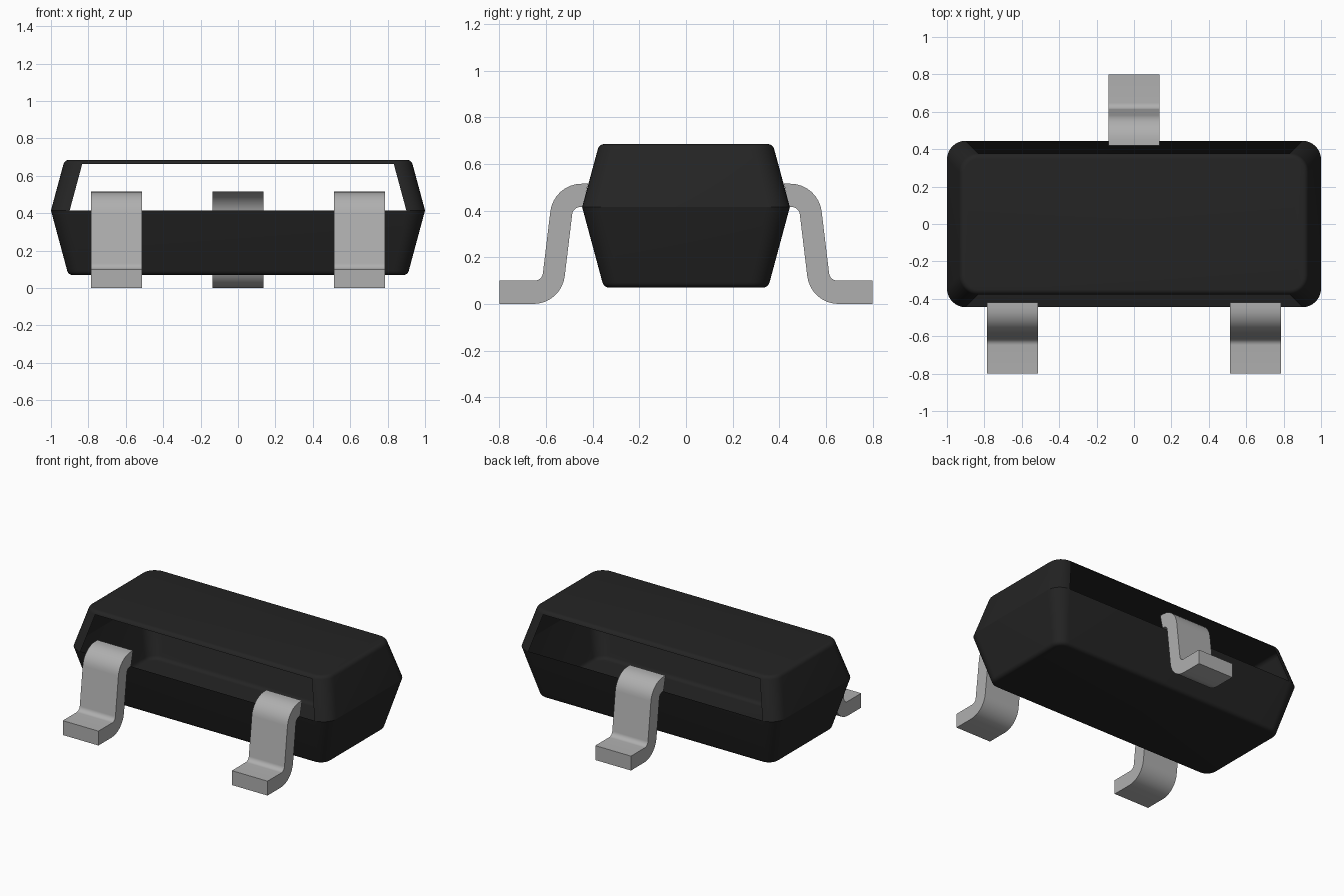
import bpy
import bmesh
from math import radians, tan, sin, cos, pi
from mathutils import Vector

cube = bpy.data.objects.get("Cube")
if cube:
    bpy.data.objects.remove(cube, do_unlink=True)


def material(name, value):
    mat = bpy.data.materials.new(name)
    mat.use_nodes = True
    colour = (value, value, value, 1)
    mat.diffuse_color = colour
    mat.node_tree.nodes["Principled BSDF"].inputs["Base Color"].default_value = colour
    return mat


def rounded(path, steps=8):
    """Turn (u, v, radius) corners into a path with true arc fillets."""
    out = []
    for i, (u, v, r) in enumerate(path):
        p = Vector((u, v))
        if r == 0:
            out.append(p)
            continue
        a = (Vector(path[i - 1][:2]) - p).normalized()
        b = (Vector(path[i + 1][:2]) - p).normalized()
        half = a.angle(b) / 2
        centre = p + (a + b).normalized() * r / sin(half)
        start = p + a * r / tan(half) - centre
        end = p + b * r / tan(half) - centre
        sweep = start.angle(end)
        for k in range(steps + 1):
            t = k / steps * sweep
            out.append(centre + (start * sin(sweep - t) + end * sin(t)) / sin(sweep))
    return out


def finish(bm, name, mat):
    mesh = bpy.data.meshes.new(name)
    bm.to_mesh(mesh)
    bm.free()
    obj = bpy.data.objects.new(name, mesh)
    bpy.context.collection.objects.link(obj)
    mesh.materials.append(mat)
    bpy.ops.object.select_all(action="DESELECT")
    obj.select_set(True)
    bpy.context.view_layer.objects.active = obj
    bpy.ops.object.shade_smooth_by_angle(angle=radians(25))
    return obj


black = material("black plastic", 0.0175)
metal = material("grey metal", 0.43)

# Hollow body: rounded rectangles stacked along an (inset, height) profile
HALF_X, HALF_Y, MID_Z, CORNER = 1.0, 0.445, 0.415, 0.1
profile = rounded([(0.2, 0.07, 0), (0.093, 0.07, 0.03), (0, MID_Z, 0),
                   (0.073, 0.685, 0.03), (0.2, 0.685, 0)], steps=5)[1:-1]


def ring(bm, inset, z):
    r = CORNER - max(0, inset - 0.067)
    verts = []
    for quarter, (sx, sy) in enumerate([(1, 1), (-1, 1), (-1, -1), (1, -1)]):
        for k in range(9):
            a = (quarter + k / 8) * pi / 2
            verts.append(bm.verts.new((sx * (HALF_X - inset - r) + r * cos(a),
                                       sy * (HALF_Y - inset - r) + r * sin(a), z)))
    return verts


bm = bmesh.new()
rings = [ring(bm, p.x, p.y) for p in profile]
for low, high in zip(rings, rings[1:]):
    for i in range(len(low)):
        j = (i + 1) % len(low)
        bm.faces.new((low[i], low[j], high[j], high[i]))
bm.faces.new(rings[-1])
bm.faces.new(rings[0][::-1])
bm.normal_update()
# Open windows in the upper front and back walls
windows = [f for f in bm.faces if f.calc_area() > 0.3 and abs(f.normal.y) > 0.8
           and f.calc_center_median().z > MID_Z]
bmesh.ops.delete(bm, geom=windows, context="FACES")
finish(bm, "body_shell", black)

# Gull-wing leads: outline in (distance outward, height), open at the body end
outline = rounded([(0.443, 0.415, 0), (0.484, 0.415, 0.035), (0.534, 0, 0.135),
                   (0.8, 0, 0), (0.8, 0.1, 0), (0.617, 0.1, 0.035),
                   (0.567, 0.515, 0.135), (0.42, 0.515, 0)])


def lead(name, x, side, half_width=0.137):
    bm = bmesh.new()
    left, right = [[bm.verts.new((x + s * half_width, side * p.x, p.y)) for p in outline]
                   for s in (-1, 1)]
    for i in range(len(outline) - 1):
        bm.faces.new((left[i], left[i + 1], right[i + 1], right[i]))
    bm.faces.new(left[::-1])
    bm.faces.new(right)
    bmesh.ops.recalc_face_normals(bm, faces=bm.faces)
    finish(bm, name, metal)


lead("front_right_lead", -0.65, -1)
lead("front_left_lead", 0.65, -1)
lead("back_lead", 0, 1)
